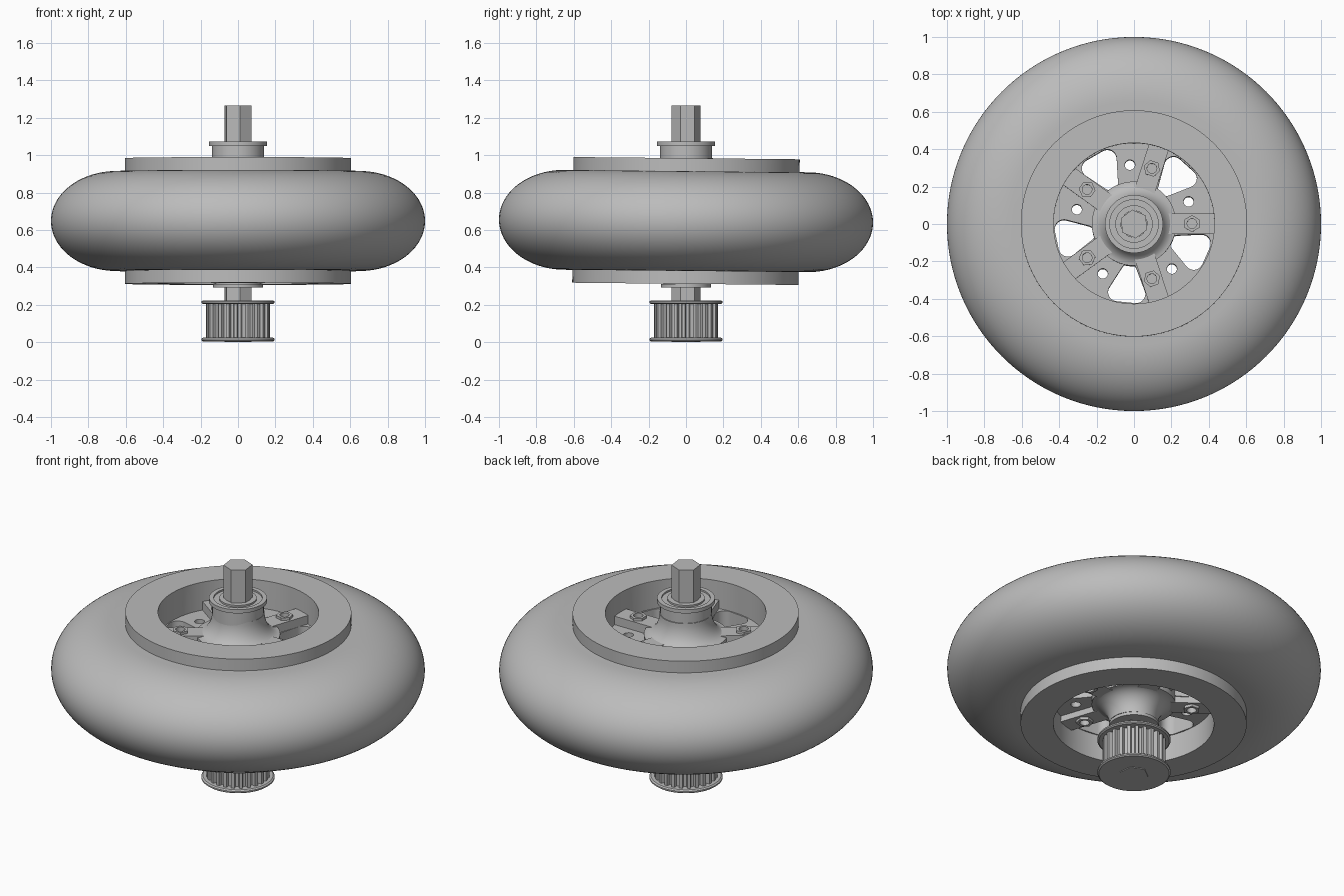
import bpy, bmesh
from math import sin, cos, pi, radians
from mathutils import Matrix, Vector
from mathutils.geometry import convex_hull_2d

cube = bpy.data.objects.get("Cube")
if cube:
    bpy.data.objects.remove(cube, do_unlink=True)

grey = bpy.data.materials.new("plain_grey")
grey.use_nodes = True
grey.diffuse_color = (0.5, 0.5, 0.5, 1)
grey.node_tree.nodes["Principled BSDF"].inputs["Base Color"].default_value = grey.diffuse_color

MID = 0.648    # height of the wheel's middle plane
TILT = (Matrix.Translation((0, 0, MID)) @ Matrix.Rotation(-0.01, 4, 'X')
        @ Matrix.Translation((0, 0, -MID)))


def finish(name, mesh, matrix=None):
    bm = bmesh.new()
    bm.from_mesh(mesh)
    bmesh.ops.remove_doubles(bm, verts=bm.verts, dist=1e-5)
    bmesh.ops.recalc_face_normals(bm, faces=bm.faces)
    for f in bm.faces:
        f.smooth = True
    bm.to_mesh(mesh)
    bm.free()
    mesh.set_sharp_from_angle(angle=radians(30))
    mesh.materials.clear()
    mesh.materials.append(grey)
    if matrix:
        mesh.transform(matrix)
    ob = bpy.data.objects.new(name, mesh)
    bpy.context.collection.objects.link(ob)
    return ob


def lathe(name, profile, matrix=None, steps=96):
    """Revolve a closed (radius, height) outline about z."""
    bm = bmesh.new()
    vs = [bm.verts.new((r, 0, z)) for r, z in profile]
    es = [bm.edges.new((a, b)) for a, b in zip(vs, vs[1:] + vs[:1])]
    bmesh.ops.spin(bm, geom=vs + es, cent=(0, 0, 0), axis=(0, 0, 1),
                   angle=2 * pi, steps=steps, use_merge=True)
    mesh = bpy.data.meshes.new(name)
    bm.to_mesh(mesh)
    bm.free()
    return finish(name, mesh, matrix)


def plate(name, loops, z0, z1, matrix=None):
    """Extrude flat outlines between two heights; inner outlines become holes."""
    cu = bpy.data.curves.new(name + "_outline", 'CURVE')
    cu.dimensions = '2D'
    cu.fill_mode = 'BOTH'
    cu.extrude = (z1 - z0) / 2
    for loop in loops:
        sp = cu.splines.new('POLY')
        sp.points.add(len(loop) - 1)
        for p, (x, y) in zip(sp.points, loop):
            p.co = (x, y, 0, 1)
        sp.use_cyclic_u = True
    tmp = bpy.data.objects.new(name + "_outline", cu)
    bpy.context.collection.objects.link(tmp)
    bpy.context.view_layer.update()
    dg = bpy.context.evaluated_depsgraph_get()
    mesh = bpy.data.meshes.new_from_object(tmp.evaluated_get(dg))
    bpy.data.objects.remove(tmp, do_unlink=True)
    bpy.data.curves.remove(cu)
    mesh.name = name
    mesh.transform(Matrix.Translation((0, 0, (z0 + z1) / 2)))
    return finish(name, mesh, matrix)


def circle(r, x=0, y=0, n=24, start=0.0):
    return [(x + r * cos(start + 2 * pi * i / n), y + r * sin(start + 2 * pi * i / n))
            for i in range(n)]


def turn(loop, deg):
    c, s = cos(radians(deg)), sin(radians(deg))
    return [(c * x - s * y, s * x + c * y) for x, y in loop]


def ring(name, r0, r1, z0, z1, matrix=None):
    return lathe(name, [(r0, z0), (r1, z0), (r1, z1), (r0, z1)], matrix)


# Tyre: elliptical bulge around the rim
bulge = [(0.65 + 0.35 * cos(a), MID + 0.267 * sin(a))
         for a in [pi * (i / 40 - 0.5) for i in range(41)]]
lathe("tyre", [(0.5, MID - 0.267)] + bulge + [(0.5, MID + 0.267)], TILT, 128)

# Rim band
ring("rim", 0.43, 0.605, 0.312, 0.984, TILT)

# Hub barrel, flared in a concave sweep at both ends
def flare(r_end, z_end, r_web, z_web):
    return [(r_web + (r_end - r_web) * sin(t), z_end + (z_web - z_end) * (cos(t)))
            for t in [pi / 2 * i / 10 for i in range(11)]]

upper = flare(0.14, 0.985, 0.225, 0.86)
lower = flare(0.13, 0.315, 0.225, 0.43)
lathe("hub", [(0.085, 0.985), (0.085, 0.315)] + lower[::-1] + upper, TILT)

# Web with five rounded openings and five small holes
pts = [Vector(p) for p in circle(0.042, 0.255)]
for side in (-1, 1):
    pts += [Vector(p) for p in circle(0.05, 0.372, side * 0.05)]
opening = [tuple(pts[i]) for i in convex_hull_2d(pts)]
web = [circle(0.46, n=96)]
for k in range(5):
    web.append(turn(opening, 48 + 72 * k))
    web.append(turn(circle(0.027, 0.315), 22 + 72 * k))
plate("web", web, 0.46, 0.82, TILT)

# Spokes, each with a through hole and a hexagonal nut on both faces
bar = [(0.17, -0.055), (0.45, -0.055), (0.45, 0.055), (0.17, 0.055)]
hole, nut = circle(0.026, 0.31), circle(0.045, 0.31, n=6, start=pi / 6)
for k in range(5):
    loops = [turn(l, 72 * k) for l in (bar, nut, hole)]
    # the spoke is split around the web so the bolt hole stays readable
    for label, z0, z1 in (("upper", 0.815, 0.87), ("lower", 0.425, 0.465)):
        plate(f"{label}_spoke_{k + 1}", [loops[0], loops[2]], z0, z1, TILT)
    for label, z0, z1 in (("upper", 0.87, 0.885), ("lower", 0.41, 0.425)):
        plate(f"{label}_nut_{k + 1}", loops[1:], z0, z1, TILT)

# Bearings with a flange and a shallow groove in the face
lathe("upper_bearing", [(0.07, 0.96), (0.138, 0.96), (0.138, 1.05), (0.155, 1.05),
                        (0.155, 1.072), (0.13, 1.072), (0.13, 1.062), (0.1, 1.062),
                        (0.1, 1.072), (0.07, 1.072)])
lathe("lower_bearing", [(0.07, 0.34), (0.12, 0.34), (0.12, 0.31), (0.133, 0.31),
                        (0.133, 0.292), (0.07, 0.292)])

# Hexagonal shaft
plate("shaft", [circle(0.077, n=6, start=radians(97))], 0.0, 1.265)

# Toothed pulley between two flanges
TEETH = 24
gear = []
for i in range(TEETH):
    for r, f in ((0.148, 0.0), (0.148, 0.4), (0.17, 0.5), (0.17, 0.9)):
        a = 2 * pi * (i + f) / TEETH
        gear.append((r * cos(a), r * sin(a)))
plate("pulley_teeth", [gear], 0.015, 0.215)
for label, z in (("lower", 0.004), ("upper", 0.204)):
    lathe(f"{label}_pulley_flange", [(0.06, z), (0.188, z), (0.196, z + 0.006),
                                     (0.196, z + 0.014), (0.188, z + 0.02), (0.06, z + 0.02)])
